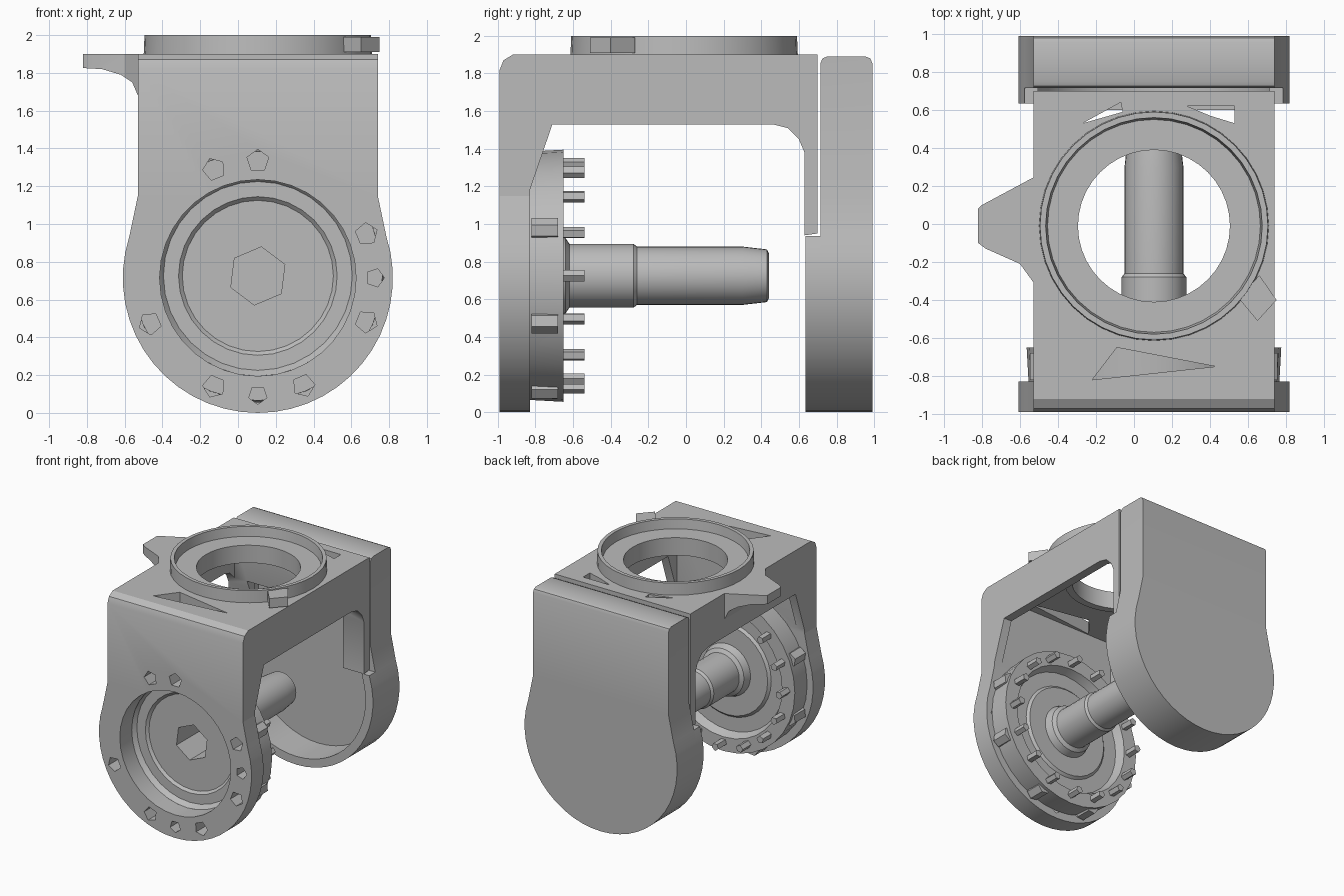
import bpy, bmesh, math
from mathutils import Vector

cube = bpy.data.objects.get("Cube")
if cube:
    bpy.data.objects.remove(cube, do_unlink=True)

grey = bpy.data.materials.new("plain grey")
grey.use_nodes = True
grey.diffuse_color = (0.5, 0.5, 0.5, 1)
grey.node_tree.nodes["Principled BSDF"].inputs["Base Color"].default_value = (0.5, 0.5, 0.5, 1)

CX, CZ, R = 0.105, 0.715, 0.715   # wheel axis and rounded end radius
HALF = 0.635                      # half width of the straight arms
FRONT, BACK = -0.99, 0.99


def finish(name, bm):
    bmesh.ops.remove_doubles(bm, verts=bm.verts, dist=1e-5)
    bmesh.ops.recalc_face_normals(bm, faces=bm.faces)
    mesh = bpy.data.meshes.new(name)
    bm.to_mesh(mesh)
    bm.free()
    obj = bpy.data.objects.new(name, mesh)
    bpy.context.collection.objects.link(obj)
    mesh.materials.append(grey)
    return obj


def place(axis, u, v, t):
    return Vector({"x": (t, u, v), "y": (u, t, v), "z": (u, v, t)}[axis])


def prism(name, pts, axis, a, b, top_bevel=0):
    """Extrude a flat outline along an axis."""
    bm = bmesh.new()
    face = bm.faces.new([bm.verts.new(place(axis, u, v, a)) for u, v in pts])
    ext = bmesh.ops.extrude_face_region(bm, geom=[face])["geom"]
    moved = [g for g in ext if isinstance(g, bmesh.types.BMVert)]
    bmesh.ops.translate(bm, verts=moved, vec=place(axis, 0, 0, b - a))
    if top_bevel:
        top = max(v.co.z for v in bm.verts)
        edges = [e for e in bm.edges if all(v.co.z > top - 1e-4 for v in e.verts)
                 and abs(e.verts[0].co.x - e.verts[1].co.x) > 0.1]
        bmesh.ops.bevel(bm, geom=edges, offset=top_bevel, segments=2, profile=0.5, affect="EDGES")
    return finish(name, bm)


def lathe(name, profile, axis, cu, cv, n, closed=False):
    """Turn (radius, position) points around an axis."""
    bm = bmesh.new()
    rings = []
    for k in range(n):
        a = math.tau * k / n
        rings.append([bm.verts.new(place(axis, cu + r * math.cos(a), cv + r * math.sin(a), t))
                      for r, t in profile])
    count = len(profile) if closed else len(profile) - 1
    for k in range(n):
        p, q = rings[k], rings[(k + 1) % n]
        for j in range(count):
            i = (j + 1) % len(profile)
            bm.faces.new((p[j], p[i], q[i], q[j]))
    return finish(name, bm)


def circle(cu, cv, r, n, phase=0):
    return [(cu + r * math.cos(phase + math.tau * k / n),
             cv + r * math.sin(phase + math.tau * k / n)) for k in range(n)]


def box(u0, u1, v0, v1):
    return [(u0, v0), (u1, v0), (u1, v1), (u0, v1)]


def outline(inset=0, top=None):
    """Arm outline: round lower end, straight sides up to the top."""
    pts = []
    for k in range(31):
        a = math.radians(18 - 216 * k / 30)
        pts.append((CX + (R - inset) * math.cos(a), CZ + (R - inset) * math.sin(a)))
    if top:
        levels = [1.15] if top <= 1.15 else [1.15, top - inset]
        side = HALF - inset
        pts += [(CX - side, z) for z in levels] + [(CX + side, z) for z in reversed(levels)]
    return pts


def boolean(obj, tool, op="DIFFERENCE"):
    mod = obj.modifiers.new("cut", "BOOLEAN")
    mod.operation, mod.object, mod.solver = op, tool, "EXACT"
    deps = bpy.context.evaluated_depsgraph_get()
    mesh = bpy.data.meshes.new_from_object(obj.evaluated_get(deps))
    obj.modifiers.clear()
    obj.data = mesh


def discard(objs):
    for o in objs:
        bpy.data.objects.remove(o, do_unlink=True)


# Bracket: side profile extruded across, then hollowed from below
side = [(FRONT, 1.15), (FRONT, 1.82), (-0.97, 1.87), (-0.92, 1.9), (0.7, 1.9), (0.7, 0.95),
        (0.63, 0.94), (0.63, 1.38), (0.6, 1.45), (0.54, 1.51), (0.46, 1.53), (-0.71, 1.53),
        (-0.83, 1.18), (-0.83, 1.15)]
bracket = prism("bracket", side, "x", CX - HALF, CX + HALF)
front_plate = prism("front_plate", outline(0, 1.15), "y", FRONT, -0.83)

cutters = [
    prism("hollow", box(CX - 0.56, CX + 0.56, -0.83, 0.6), "z", 0.8, 1.79),
    prism("arm_opening", box(CX - 0.44, CX + 0.44, 0.8, 1.45), "y", 0.55, 0.8),
    prism("ring_hole", circle(CX, -0.01, 0.43, 32), "z", 1.6, 2.1),
    prism("front_slot", [(-0.22, -0.82), (0.43, -0.75), (-0.09, -0.65)], "z", 1.7, 2.1),
    prism("back_slot_a", [(-0.27, 0.53), (-0.06, 0.59), (-0.07, 0.64)], "z", 1.7, 2.1),
    prism("back_slot_b", [(0.28, 0.62), (0.4, 0.57), (0.53, 0.53), (0.53, 0.62)], "z", 1.7, 2.1),
]
for c in cutters:
    boolean(bracket, c)
discard(cutters)

# Wheel recess and screw holes through the front plate
cutters = [prism("recess", circle(CX, CZ, 0.52, 36), "y", -1.1, -0.8)]
for deg in (90, 112, 22, 0, -22, -67, -90, -112, -157):
    a = math.radians(deg)
    r = 0.05 if deg in (0, -90) else 0.06
    cutters.append(prism("screw_hole", circle(CX + 0.62 * math.cos(a), CZ + 0.62 * math.sin(a), r, 5, a),
                         "y", -1.1, -0.81))
for c in cutters:
    boolean(front_plate, c)
    boolean(bracket, c)
discard(cutters)

# Hub: flanged ring, dished disc and stepped shaft in one turning
hub = lathe("hub_and_shaft", [
    (0, -0.77), (0.4, -0.77), (0.42, -0.79), (0.5, -0.79), (0.53, -0.83), (0.66, -0.83),
    (0.67, -0.65), (0.55, -0.65), (0.52, -0.72), (0.4, -0.72), (0.38, -0.7), (0.22, -0.7),
    (0.2, -0.64), (0.17, -0.62), (0.17, -0.28), (0.155, -0.26), (0.155, 0.3), (0.14, 0.43),
    (0.12, 0.44), (0, 0.44)], "y", CX, 0.725, 32)
socket = prism("socket", circle(CX, 0.725, 0.155, 6, 0.4), "y", -1, -0.35)
boolean(hub, socket)
discard([socket])

# Pins and lugs around the back of the hub ring
for k in range(16):
    a = math.tau * k / 16
    u, v = math.cos(a), math.sin(a)
    prism("hub_pin", circle(CX + 0.595 * u, 0.725 + 0.595 * v, 0.032, 5, a), "y", -0.66, -0.54)
    if k % 2 and v < 0.8:
        prism("hub_lug", circle(CX + 0.645 * u, 0.725 + 0.645 * v, 0.06, 6, a), "y", -0.82, -0.68)

# Back cover: hollow shell, deeper at the round end
cover = prism("back_cover", outline(0, 1.89), "y", 0.715, BACK, top_bevel=0.035)
rim = prism("cover_rim", outline(), "y", 0.635, 0.715)
cavity = prism("cavity", outline(0.07, 1.89), "y", 0.5, 0.93)
boolean(cover, cavity)
boolean(rim, cavity)
discard([cavity])

# Collar on top with its locating key
lathe("top_collar", [(0.605, 1.88), (0.6, 2.0), (0.57, 2.0), (0.56, 1.92), (0.4, 1.92),
                     (0.4, 1.77), (0.46, 1.77), (0.46, 1.88)], "z", CX, -0.01, 40, closed=True)
prism("collar_key", [(0.55, -0.39), (0.65, -0.51), (0.75, -0.4), (0.66, -0.27)], "z", 1.91, 1.99)

# Side tab: plan shape trimmed by a curved gusset profile
tab = prism("side_tab", [(-0.52, 0.25), (-0.8, 0.1), (-0.82, 0.08), (-0.82, -0.1), (-0.78, -0.13),
                         (-0.6, -0.21), (-0.52, -0.32)], "z", 1.6, 1.9)
gusset = prism("gusset", [(-0.9, 1.95), (-0.9, 1.83), (-0.72, 1.82), (-0.62, 1.79), (-0.56, 1.75),
                          (-0.53, 1.68), (-0.5, 1.68), (-0.5, 1.95)], "y", -0.5, 0.5)
boolean(tab, gusset, "INTERSECT")
discard([gusset])

# Soft curves, sharp corners
bpy.ops.object.select_all(action="DESELECT")
for o in bpy.context.collection.objects:
    if o.type == "MESH" and grey.name in o.data.materials:
        o.select_set(True)
        bpy.context.view_layer.objects.active = o
bpy.ops.object.shade_smooth_by_angle(angle=math.radians(25))
